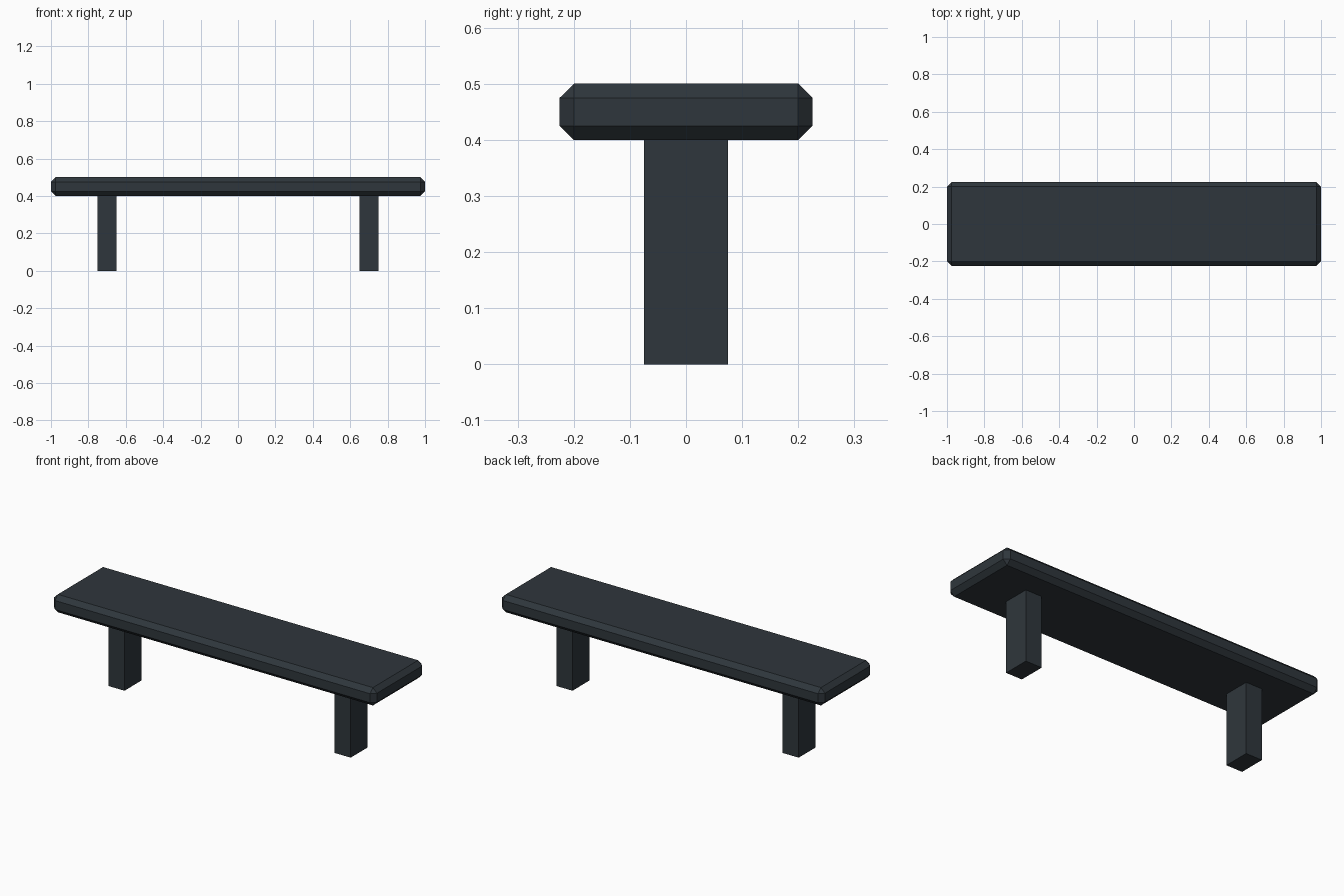
import bpy

if "Cube" in bpy.data.objects:
    bpy.data.objects.remove(bpy.data.objects["Cube"])

# Single dark slate colour
slate = bpy.data.materials.new("dark_slate")
slate.diffuse_color = (0.028, 0.037, 0.045, 1.0)
slate.use_nodes = True
slate.node_tree.nodes["Principled BSDF"].inputs["Base Color"].default_value = slate.diffuse_color


def box(name, size, centre):
    """Axis-aligned box with its size baked into the mesh."""
    bpy.ops.mesh.primitive_cube_add(size=1, location=centre)
    obj = bpy.context.object
    obj.name = name
    obj.scale = size
    bpy.ops.object.transform_apply(location=False, rotation=False, scale=True)
    obj.data.materials.append(slate)
    return obj


# Seat slab with chamfered edges
seat = box("seat", (2.0, 0.45, 0.1), (0, 0, 0.45))
chamfer = seat.modifiers.new("chamfer", "BEVEL")
chamfer.width = 0.025
chamfer.segments = 1
chamfer.limit_method = "NONE"

# Pair of square-cut legs
for side, x in (("left", -0.7), ("right", 0.7)):
    box(side + "_leg", (0.1, 0.15, 0.4), (x, 0, 0.2))
